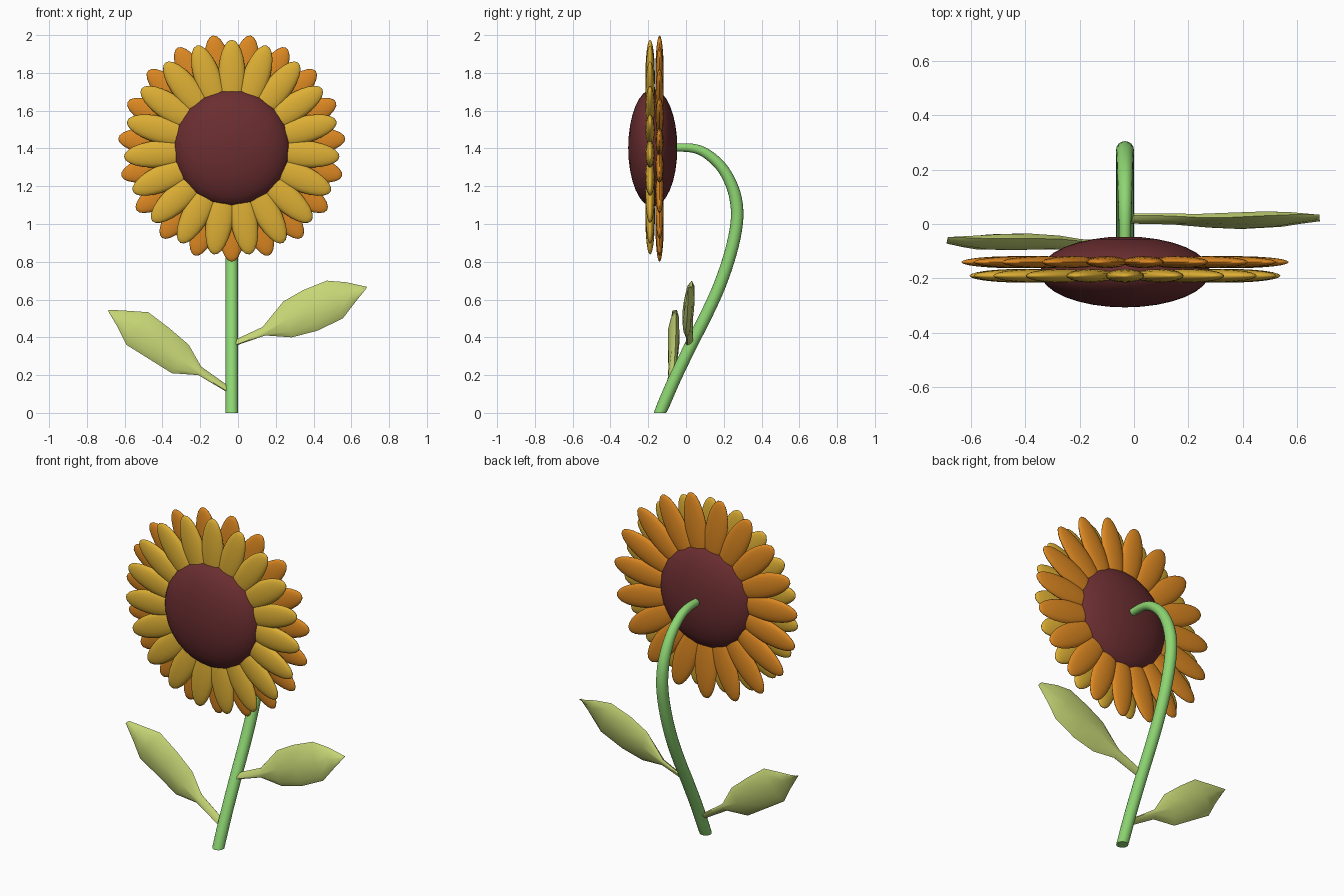
import bpy, bmesh, math
from mathutils import Vector, Matrix

if "Cube" in bpy.data.objects:
    bpy.data.objects.remove(bpy.data.objects["Cube"])


def material(name, rgb):
    m = bpy.data.materials.new(name)
    m.diffuse_color = (*rgb, 1)
    m.use_nodes = True
    m.node_tree.nodes["Principled BSDF"].inputs["Base Color"].default_value = m.diffuse_color
    return m


YELLOW = material("petal_yellow", (0.73, 0.43, 0.035))
ORANGE = material("petal_orange", (0.73, 0.25, 0.016))
BROWN = material("seed_brown", (0.147, 0.027, 0.03))
GREEN = material("stem_green", (0.27, 0.67, 0.17))
LEAF = material("leaf_green", (0.57, 0.67, 0.18))
HEAD = Vector((-0.033, 0, 1.403))


def finish(name, bm, mat, angle=60):
    bmesh.ops.recalc_face_normals(bm, faces=bm.faces)
    me = bpy.data.meshes.new(name)
    bm.to_mesh(me)
    bm.free()
    ob = bpy.data.objects.new(name, me)
    bpy.context.collection.objects.link(ob)
    me.materials.append(mat)
    bpy.ops.object.select_all(action='DESELECT')
    ob.select_set(True)
    bpy.context.view_layer.objects.active = ob
    bpy.ops.object.shade_smooth_by_angle(angle=math.radians(angle))
    return ob


def loft(rings):
    """Skin a list of closed rings and cap both ends."""
    bm = bmesh.new()
    vs = [[bm.verts.new(p) for p in r] for r in rings]
    n = len(vs[0])
    for a, b in zip(vs, vs[1:]):
        for i in range(n):
            j = (i + 1) % n
            bm.faces.new((a[i], a[j], b[j], b[i]))
    bm.faces.new(vs[0])
    bm.faces.new(vs[-1])
    return bm


def smooth_path(pts, steps):
    """Catmull-Rom interpolation through the points."""
    p = [2 * pts[0] - pts[1]] + pts + [2 * pts[-1] - pts[-2]]
    out = []
    for a, b, c, d in zip(p, p[1:], p[2:], p[3:]):
        for k in range(steps):
            t = k / steps
            out.append(0.5 * (2 * b + (c - a) * t + (2 * a - 5 * b + 4 * c - d) * t * t
                              + (3 * b - a - 3 * c + d) * t ** 3))
    return out + [pts[-1]]


# seed disk: flattened sphere facing the front
bm = bmesh.new()
bmesh.ops.create_uvsphere(
    bm, u_segments=32, v_segments=16, radius=1,
    matrix=Matrix.Translation(HEAD + Vector((0, -0.176, 0)))
    @ Matrix.Diagonal((0.312, 0.13, 0.312, 1)) @ Matrix.Rotation(math.pi / 2, 4, 'X'))
finish("seed_disk", bm, BROWN)


# petal rings: flat ellipsoids around the disk
def petals(name, mat, y, centre, half, width, thick, start, count=19):
    bm = bmesh.new()
    for i in range(count):
        turn = Matrix.Rotation(start + math.tau * i / count, 4, 'Y')
        bmesh.ops.create_uvsphere(
            bm, u_segments=16, v_segments=12, radius=1,
            matrix=Matrix.Translation(HEAD + Vector((0, y, 0))) @ turn
            @ Matrix.Translation((0, 0, centre)) @ Matrix.Diagonal((width, thick, half, 1)))
    finish(name, bm, mat)


petals("front_petals", YELLOW, -0.19, 0.384, 0.188, 0.071, 0.025, 0)
petals("back_petals", ORANGE, -0.14, 0.408, 0.195, 0.071, 0.022, math.pi)

# stem: tapered tube bending over at the top
path = smooth_path([Vector((HEAD.x, y, z)) for y, z in (
    (-0.138, 0), (-0.06, 0.18), (0.027, 0.36), (0.108, 0.52), (0.18, 0.68), (0.237, 0.85),
    (0.268, 1.0), (0.267, 1.11), (0.24, 1.21), (0.185, 1.305), (0.105, 1.375),
    (0.03, 1.402), (-0.07, 1.405))], 4)
rings = []
for k, p in enumerate(path):
    t = (path[min(k + 1, len(path) - 1)] - path[max(k - 1, 0)]).normalized()
    if k == 0:
        t = Vector((0, 0, 1))
    side = Vector((1, 0, 0))
    up = t.cross(side)
    f = k / (len(path) - 1)
    r = 0.033 - 0.012 * max(0, (f - 0.6) / 0.4)
    rings.append([p + r * (side * math.cos(a) + up * math.sin(a))
                  for a in (math.tau * i / 16 for i in range(16))])
finish("stem", loft(rings), GREEN)


# leaves: thin lens sections between an upper and a lower outline point
def leaf(name, sections):
    rings = []
    for ux, uz, lx, lz, y, thick in sections:
        u, l = Vector((ux, y + 0.012, uz)), Vector((lx, y - 0.012, lz))
        rings.append([(u + l) / 2 + (u - l) / 2 * math.cos(a)
                      + Vector((0, thick * math.sin(a), 0))
                      for a in (math.tau * i / 8 for i in range(8))])
    finish(name, loft(rings), LEAF, 50)


leaf("right_leaf", (
    (-0.02, 0.385, -0.015, 0.355, 0.02, 0.014),
    (0.13, 0.455, 0.145, 0.41, 0.018, 0.016),
    (0.24, 0.59, 0.285, 0.40, 0.012, 0.024),
    (0.345, 0.65, 0.42, 0.435, 0.012, 0.03),
    (0.47, 0.70, 0.555, 0.50, 0.018, 0.028),
    (0.57, 0.692, 0.62, 0.585, 0.022, 0.018),
    (0.68, 0.668, 0.682, 0.662, 0.022, 0.005)))
leaf("left_leaf", (
    (-0.04, 0.135, -0.05, 0.105, -0.085, 0.014),
    (-0.195, 0.245, -0.21, 0.20, -0.075, 0.016),
    (-0.26, 0.36, -0.35, 0.21, -0.068, 0.024),
    (-0.365, 0.45, -0.47, 0.285, -0.065, 0.03),
    (-0.475, 0.533, -0.59, 0.36, -0.066, 0.028),
    (-0.575, 0.54, -0.635, 0.45, -0.064, 0.018),
    (-0.682, 0.546, -0.688, 0.54, -0.06, 0.005)))
